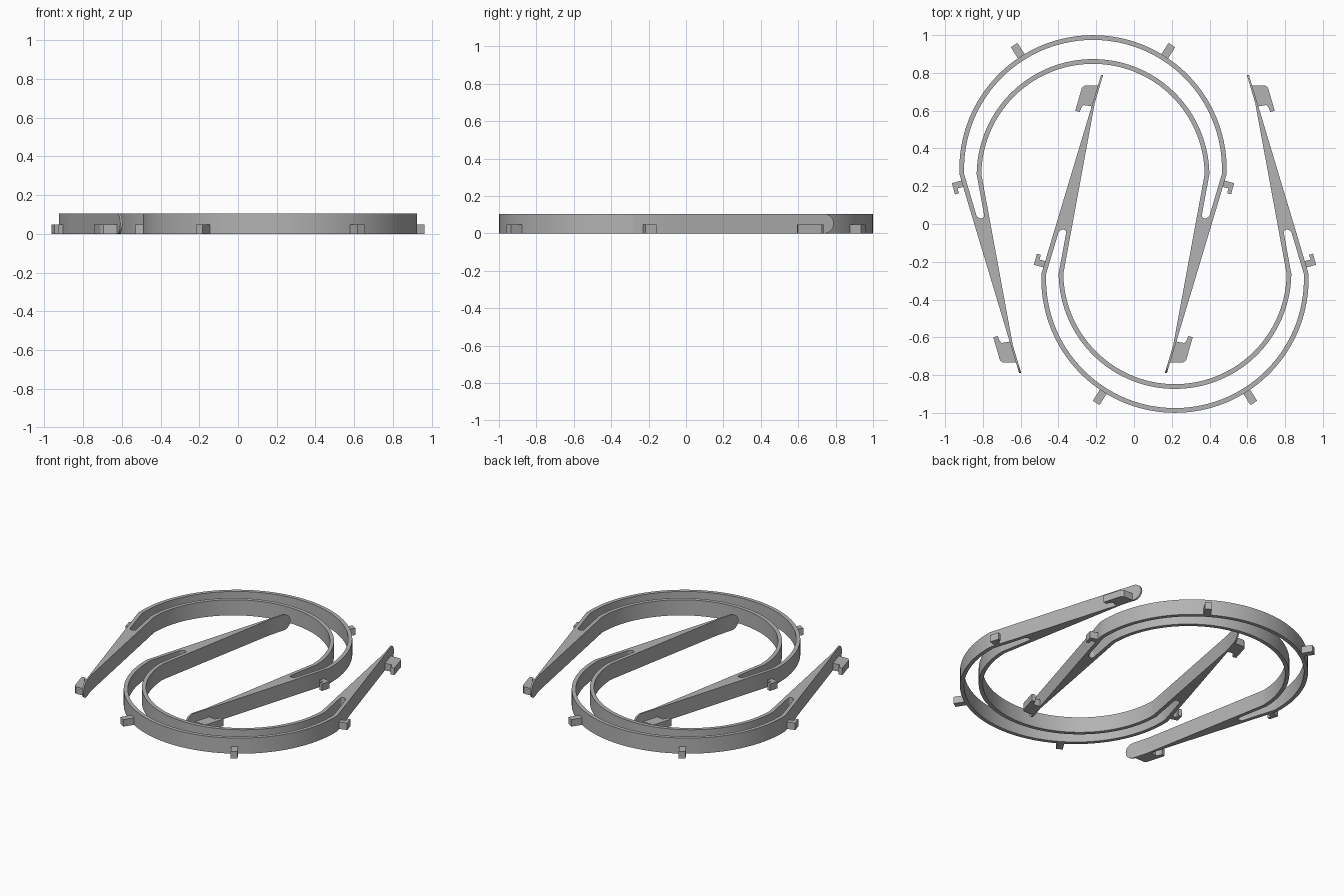
import bpy, bmesh, math

cube = bpy.data.objects.get("Cube")
if cube:
    bpy.data.objects.remove(cube)

# Single plain grey
grey = bpy.data.materials.new("plain grey")
grey.use_nodes = True
grey.diffuse_color = (0.45, 0.45, 0.45, 1)
grey.node_tree.nodes["Principled BSDF"].inputs["Base Color"].default_value = grey.diffuse_color

HEIGHT, TAB_HEIGHT = 0.105, 0.047
AXIS = 0.217            # sideways offset of each clip's own axis
WALL = 0.025
KINK, SLOT_END, TIP = 0.263, 0.03, -0.79
SLOT_R = 0.019
STEPS = 40


def prism(name, polys, height, side, shape=None):
    """Extrude flat polygons upward; side=-1 turns the part half a turn."""
    bm = bmesh.new()
    for poly in polys:
        bm.faces.new([bm.verts.new((x, y, 0)) for x, y in poly])
    bmesh.ops.remove_doubles(bm, verts=bm.verts, dist=1e-5)
    bmesh.ops.recalc_face_normals(bm, faces=bm.faces)
    ext = bmesh.ops.extrude_face_region(bm, geom=bm.faces[:], use_keep_orig=True)
    for v in ext["geom"]:
        if isinstance(v, bmesh.types.BMVert):
            v.co.z = height
    for v in bm.verts:
        if shape:
            v.co.z = shape(v.co)
        v.co.x = side * (v.co.x - AXIS)
        v.co.y *= side
    bmesh.ops.remove_doubles(bm, verts=bm.verts, dist=1e-5)
    bmesh.ops.recalc_face_normals(bm, faces=bm.faces)
    mesh = bpy.data.meshes.new(name)
    bm.to_mesh(mesh)
    bm.free()
    mesh.materials.append(grey)
    obj = bpy.data.objects.new(name, mesh)
    bpy.context.collection.objects.link(obj)
    bpy.ops.object.select_all(action="DESELECT")
    obj.select_set(True)
    bpy.context.view_layer.objects.active = obj
    bpy.ops.object.shade_smooth_by_angle(angle=math.radians(25))


def outer_edge(y):
    return 0.7075 - 0.3006 * (KINK - y)


def inner_edge(y):
    return max(0.0, min(0.591 - 0.184 * (KINK - y), outer_edge(y) - 0.011))


def arc(radius, cy):
    """Quarter arc from the crown down to the kink."""
    end = math.asin((KINK - cy) / radius)
    angles = [math.pi / 2 + (end - math.pi / 2) * i / STEPS for i in range(STEPS + 1)]
    return [(radius * math.cos(a), cy + radius * math.sin(a)) for a in angles]


def strip(a, b):
    return [(a[i], b[i], b[i + 1], a[i + 1]) for i in range(len(a) - 1)]


def half_band():
    """Outer hoop, inner hoop and tapering arm on one side."""
    rows = [arc(0.7075, 0.292), arc(0.7075 - WALL, 0.292),
            arc(0.616, 0.257), arc(0.591, 0.257)]
    # slot walls closing in a rounded end
    mid_top = SLOT_END + SLOT_R
    for i in range(9):
        t = i / 8 * math.pi / 2
        y = mid_top - SLOT_R * math.sin(t)
        o, n = outer_edge(y), inner_edge(y)
        mid, w = (o + n) / 2, (o - n) / 2 - WALL
        w *= math.cos(t)
        for row, x in zip(rows, (o, mid + w, mid - w, n)):
            row.append((x, y))
    polys = strip(rows[0], rows[1]) + strip(rows[2], rows[3])
    # arm stations, finer toward the rounded tip
    ys = [SLOT_END + (-0.7 - SLOT_END) * i / 12 for i in range(13)]
    r = HEIGHT / 2
    ys += [TIP + r - r * math.sin(i / 10 * math.pi / 2) for i in range(11)]
    a = [(outer_edge(y), y) for y in ys]
    b = [(inner_edge(y), y) for y in ys]
    arm = strip(a, b)
    arm[0] = (a[0], rows[1][-1], b[0], b[1], a[1])
    return polys + arm


def round_tip(co):
    """Half-round the end of the arm as seen from the side."""
    r = HEIGHT / 2
    d = co.y - TIP
    if d >= r:
        return co.z
    rise = math.sqrt(max(0, r * r - (r - d) ** 2))
    return r + math.copysign(rise, co.z - r)


def mirrored(poly):
    return [(-x, y) for x, y in poly]


SIDE_HOOK = [(0.685, 0.233), (0.747, 0.216), (0.731, 0.157),
             (0.71, 0.163), (0.718, 0.188), (0.675, 0.2)]
ARM_HOOK = [(0.504, -0.594), (0.528, -0.599), (0.493, -0.721), (0.477, -0.734),
            (0.404, -0.732), (0.437, -0.622), (0.483, -0.63), (0.494, -0.62)]

# Radial tab on the hoop
ca, sa = math.cos(math.radians(57.5)), math.sin(math.radians(57.5))
TAB = [(r * ca - w * sa, 0.292 + r * sa + w * ca)
       for r, w in ((0.695, -0.021), (0.777, -0.021), (0.777, 0.021), (0.695, 0.021))]

# Two identical clips, turned half a turn from each other
for label, side in (("back", 1), ("front", -1)):
    half = half_band()
    prism(label + "_clip_band", half + [mirrored(p) for p in half], HEIGHT, side, round_tip)
    for part, poly in (("hoop_tab", TAB), ("side_hook", SIDE_HOOK), ("arm_hook", ARM_HOOK)):
        for hand, outline in (("a", poly), ("b", mirrored(poly))):
            prism(f"{label}_{part}_{hand}", [outline], TAB_HEIGHT, side)
